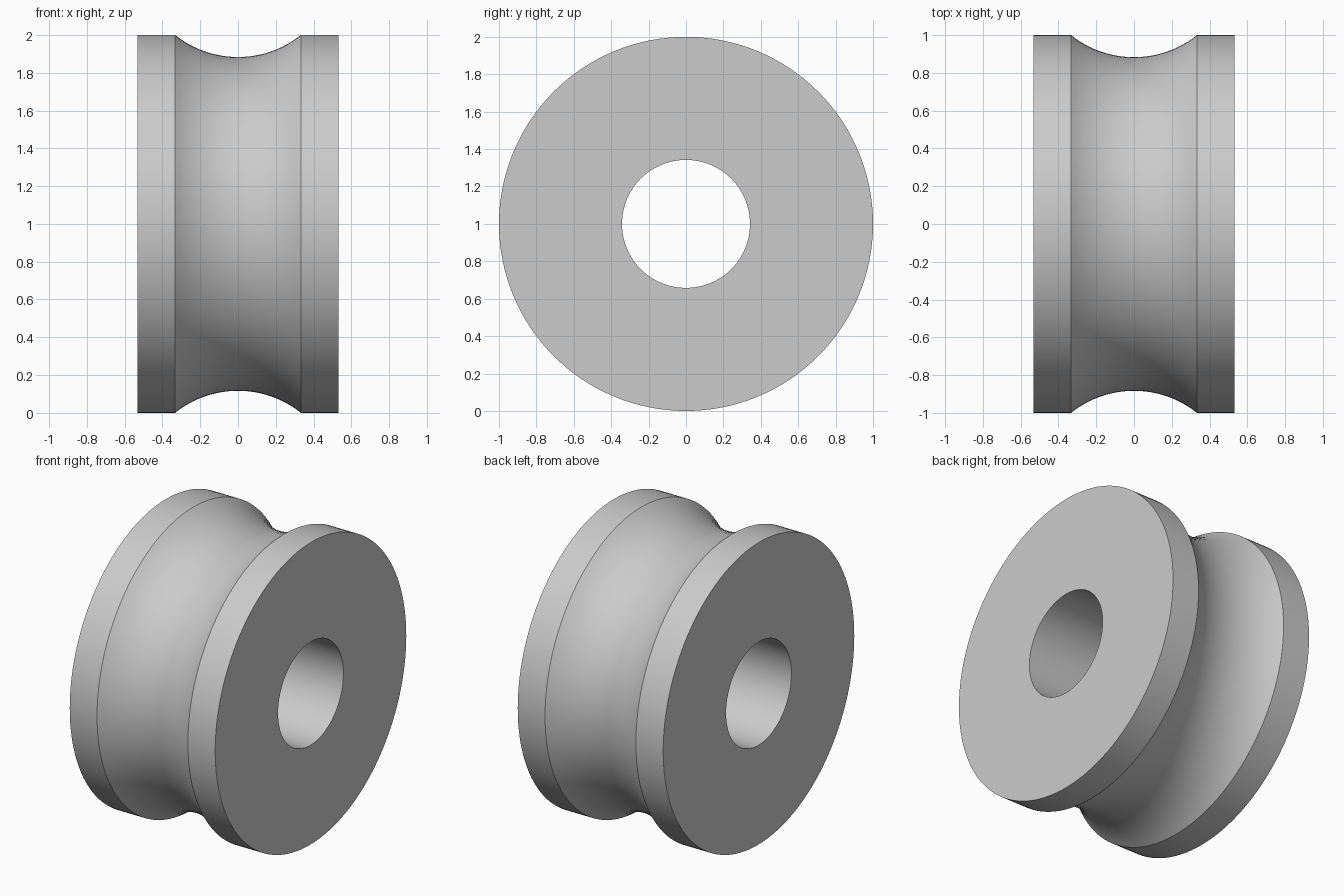
import bpy
import bmesh
import math

cube = bpy.data.objects.get("Cube")
if cube:
    bpy.data.objects.remove(cube, do_unlink=True)

RADIUS, BORE, HALF_WIDTH = 1.0, 0.342, 0.533
GROOVE_HALF, GROOVE_DEPTH = 0.333, 0.117
SEGMENTS, ARC_STEPS = 128, 24

# Plain grey material
grey = bpy.data.materials.new("grey")
grey.use_nodes = True
colour = (0.6, 0.6, 0.6, 1.0)
grey.diffuse_color = colour
grey.node_tree.nodes["Principled BSDF"].inputs["Base Color"].default_value = colour

# Closed half section (x, radius): bore, flanges and circular groove
arc_radius = (GROOVE_HALF ** 2 + GROOVE_DEPTH ** 2) / (2 * GROOVE_DEPTH)
arc_centre = RADIUS - GROOVE_DEPTH + arc_radius
sweep = math.asin(GROOVE_HALF / arc_radius)
profile = [(-HALF_WIDTH, BORE), (-HALF_WIDTH, RADIUS)]
for i in range(ARC_STEPS + 1):
    a = sweep * (2 * i / ARC_STEPS - 1)
    profile.append((arc_radius * math.sin(a), arc_centre - arc_radius * math.cos(a)))
profile += [(HALF_WIDTH, RADIUS), (HALF_WIDTH, BORE)]

# Revolve the section around the x axis
bm = bmesh.new()
rings = []
for s in range(SEGMENTS):
    t = math.tau * s / SEGMENTS
    rings.append([bm.verts.new((x, r * math.cos(t), RADIUS + r * math.sin(t)))
                  for x, r in profile])
for s, ring in enumerate(rings):
    following = rings[(s + 1) % SEGMENTS]
    for i in range(len(profile)):
        j = (i + 1) % len(profile)
        bm.faces.new((ring[i], ring[j], following[j], following[i]))
bmesh.ops.recalc_face_normals(bm, faces=bm.faces)

mesh = bpy.data.meshes.new("grooved_roller")
bm.to_mesh(mesh)
bm.free()
mesh.materials.append(grey)
roller = bpy.data.objects.new("grooved_roller", mesh)
bpy.context.collection.objects.link(roller)

# Smooth round surfaces, crisp rims
bpy.ops.object.select_all(action="DESELECT")
roller.select_set(True)
bpy.context.view_layer.objects.active = roller
bpy.ops.object.shade_smooth_by_angle(angle=math.radians(30))
